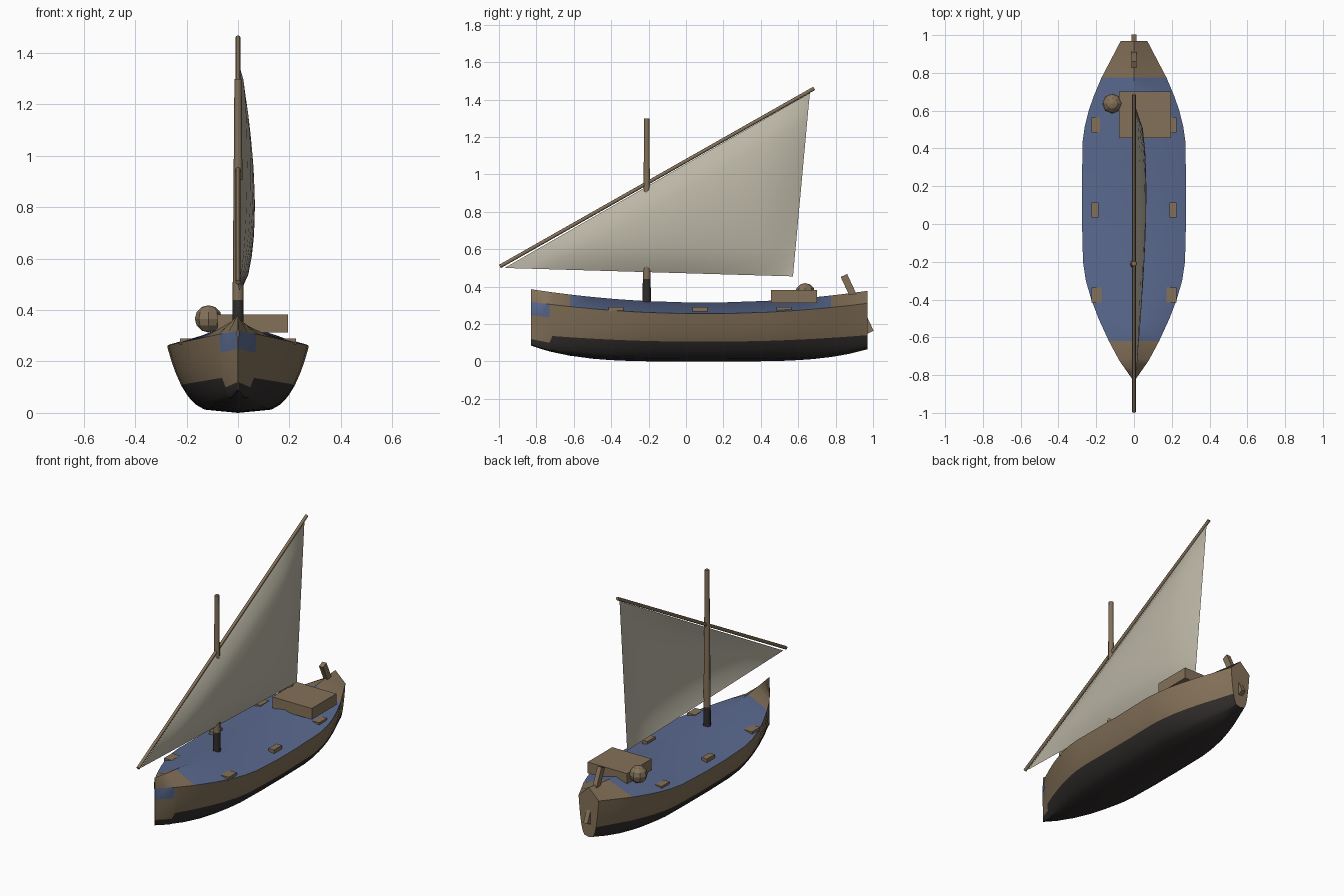
import bpy, bmesh, math
from mathutils import Vector

cube = bpy.data.objects.get("Cube")
if cube:
    bpy.data.objects.remove(cube)


def material(name, colour):
    m = bpy.data.materials.new(name)
    m.use_nodes = True
    m.diffuse_color = (*colour, 1)
    m.node_tree.nodes["Principled BSDF"].inputs["Base Color"].default_value = (*colour, 1)
    return m


WOOD = material("brown wood", (0.23, 0.165, 0.1))
TAR = material("black tar", (0.03, 0.026, 0.025))
BLUE = material("blue paint", (0.1, 0.14, 0.27))
CLOTH = material("sail cloth", (0.5, 0.47, 0.38))


def finish(name, bm, mats, smooth=None):
    me = bpy.data.meshes.new(name)
    bm.to_mesh(me)
    bm.free()
    ob = bpy.data.objects.new(name, me)
    bpy.context.collection.objects.link(ob)
    for m in mats:
        me.materials.append(m)
    if smooth:
        bpy.ops.object.select_all(action="DESELECT")
        ob.select_set(True)
        bpy.context.view_layer.objects.active = ob
        bpy.ops.object.shade_smooth_by_angle(angle=math.radians(smooth))
    return ob


def box(name, centre, size, tilt=(0, 0, 0), mat=WOOD):
    bm = bmesh.new()
    bmesh.ops.create_cube(bm, size=1)
    for v in bm.verts:
        v.co = v.co * Vector(size)
    ob = finish(name, bm, [mat])
    ob.location, ob.rotation_euler = centre, tilt
    return ob


def pole(name, a, b, r1, r2, mat=WOOD):
    a, b = Vector(a), Vector(b)
    bm = bmesh.new()
    bmesh.ops.create_cone(bm, cap_ends=True, segments=8, radius1=r1, radius2=r2,
                          depth=(b - a).length)
    ob = finish(name, bm, [mat], 50)
    ob.location = (a + b) / 2
    ob.rotation_euler = (b - a).to_track_quat("Z", "Y").to_euler()
    return ob


# Hull: sections lofted from bow to transom, with a cambered deck
def section(y, half):
    k = ((y - 0.1) / 0.9) ** 2
    keel, water = 0.075 * k * k, 0.105 + 0.038 * k
    sheer, crown = 0.255 + 0.06 * k, 0.315 + 0.067 * k
    if y < -0.725:
        water = 0.1 - 0.2 * (y + 0.73)
    heights = [keel + f * (water - keel) for f in (0, 0.12, 0.3, 0.6, 1)]
    heights += [water + f * (sheer - water) for f in (0.35, 0.65, 1)]
    pts = [(half * ((z - keel) / (sheer - keel)) ** 0.25, z) for z in heights]
    pts.append((0, crown))
    pts += [(-x, z) for x, z in pts[-2:0:-1]]
    return [(x, y, z) for x, z in pts]


stations = [(-0.83, 0.003), (-0.78, 0.038), (-0.73, 0.073), (-0.715, 0.082),
            (-0.62, 0.133), (-0.5, 0.188), (-0.4, 0.226), (-0.3, 0.255),
            (-0.2, 0.27), (0, 0.275), (0.2, 0.275), (0.43, 0.273), (0.52, 0.26),
            (0.6, 0.24), (0.68, 0.212), (0.775, 0.172), (0.87, 0.122), (0.97, 0.07)]
bm = bmesh.new()
rings = [[bm.verts.new(p) for p in section(*s)] for s in stations]
count = len(rings[0])
for i in range(len(rings) - 1):
    mid = (stations[i][0] + stations[i + 1][0]) / 2
    for j in range(count):
        n = (j + 1) % count
        f = bm.faces.new((rings[i][j], rings[i][n], rings[i + 1][n], rings[i + 1][j]))
        band = min(j, count - 1 - j)
        bow_patch = band == 6 and mid < -0.73
        deck = band == 7 and -0.62 < mid < 0.775
        f.material_index = 1 if band < 4 else 2 if bow_patch or deck else 0
bm.faces.new(rings[0])
bm.faces.new(rings[-1])
bmesh.ops.remove_doubles(bm, verts=bm.verts, dist=0.0001)
bmesh.ops.recalc_face_normals(bm, faces=bm.faces)
finish("hull", bm, [WOOD, TAR, BLUE], 35)

# Mast and yard
pole("mast_foot", (0, -0.21, 0.27), (0, -0.21, 0.44), 0.023, 0.021, TAR)
pole("mast", (0, -0.21, 0.44), (0, -0.21, 1.3), 0.021, 0.014)
pole("yard", (0, -0.995, 0.508), (0, 0.685, 1.46), 0.01, 0.01)

# Triangular sail, bellied to one side
tack, peak, clew = Vector((0, -0.97, 0.5)), Vector((0, 0.662, 1.435)), Vector((0.01, 0.572, 0.455))
N = 14
bm = bmesh.new()
grid = {}
for i in range(N + 1):
    for j in range(N + 1 - i):
        a, b = i / N, j / N
        c = max(0, 1 - a - b)
        p = tack * a + peak * b + clew * c
        p.x += 0.062 * (a / 0.29) ** 0.5 * (b * c / 0.126) ** 0.6
        grid[i, j] = bm.verts.new(p)
for i in range(N):
    for j in range(N - i):
        bm.faces.new((grid[i, j], grid[i + 1, j], grid[i, j + 1]))
        if i + j < N - 1:
            bm.faces.new((grid[i + 1, j], grid[i + 1, j + 1], grid[i, j + 1]))
finish("sail", bm, [CLOTH], 40)

# Deck fittings
box("hatch", (0.058, 0.578, 0.348), (0.275, 0.245, 0.07))
for side, label in ((1, "left"), (-1, "right")):
    for y, width in ((-0.375, 0.055), (0.075, 0.038), (0.525, 0.045)):
        box(label + "_cleat", (side * (0.226 - width / 2), y, 0.278),
            (width, 0.08, 0.024))

bm = bmesh.new()
bmesh.ops.create_uvsphere(bm, u_segments=8, v_segments=6, radius=0.053)
finish("barrel", bm, [WOOD]).location = (-0.115, 0.637, 0.366)

# Slanted steering board passing through the stern
box("steering_board", (0.0, 0.915, 0.308), (0.028, 0.038, 0.335), (math.radians(25), 0, 0))
